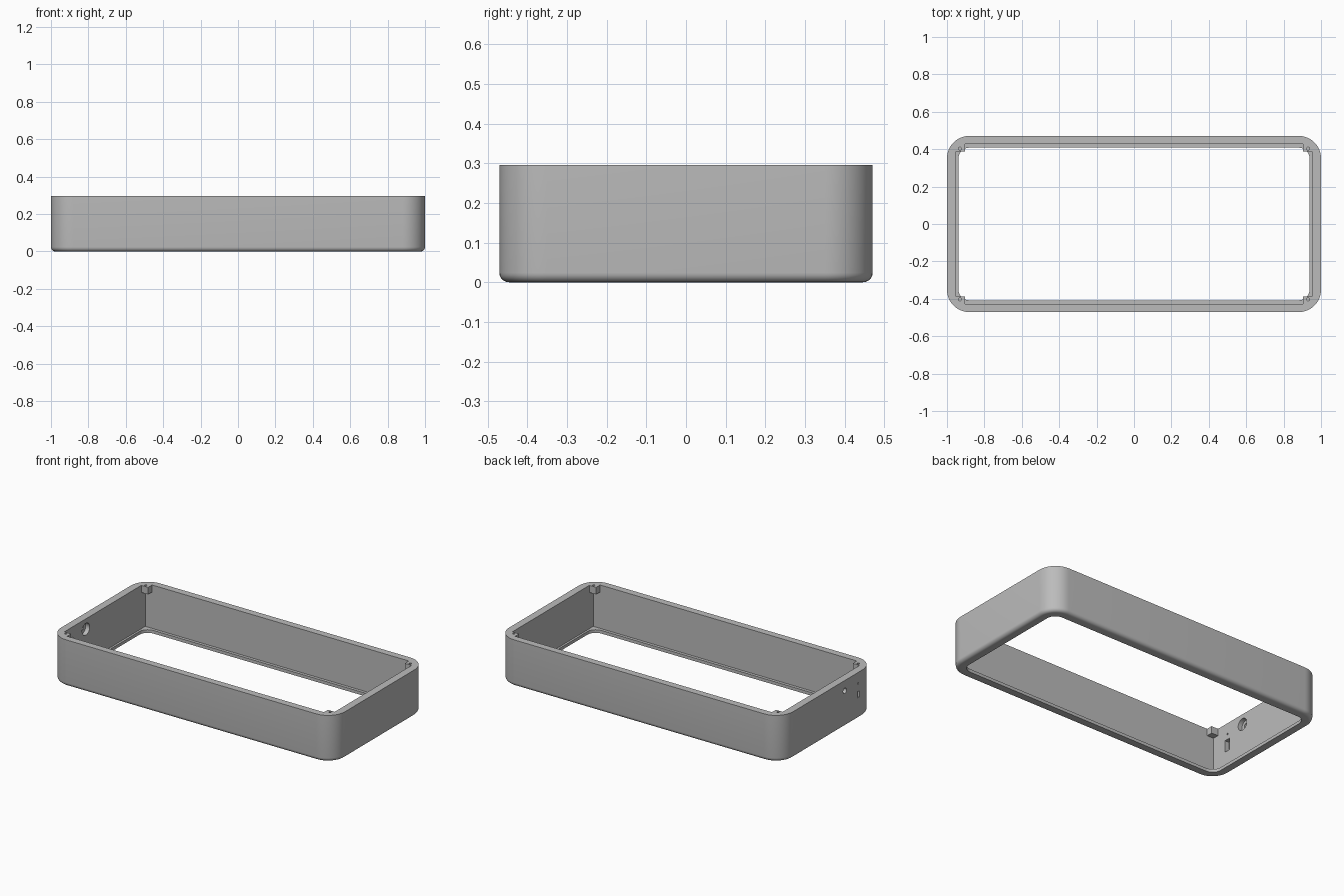
import bpy
import bmesh
from math import cos, sin, pi, radians
from mathutils import Matrix, Vector

cube = bpy.data.objects.get("Cube")
if cube:
    bpy.data.objects.remove(cube, do_unlink=True)

HX, HY, TOP = 1.0, 0.471, 0.296      # outer half sizes and height
CX, CY = 0.952, 0.427                # cavity half sizes
LIP = 0.02                           # lip thickness at the bottom
FILLET = 0.024

grey = bpy.data.materials.new("plain_grey")
grey.use_nodes = True
grey.diffuse_color = (0.5, 0.5, 0.5, 1)
grey.node_tree.nodes["Principled BSDF"].inputs["Base Color"].default_value = (0.5, 0.5, 0.5, 1)


def add_object(name, bm):
    bmesh.ops.recalc_face_normals(bm, faces=bm.faces)
    mesh = bpy.data.meshes.new(name)
    bm.to_mesh(mesh)
    bm.free()
    mesh.materials.append(grey)
    obj = bpy.data.objects.new(name, mesh)
    bpy.context.collection.objects.link(obj)
    return obj


def rounded_ring(bm, hx, hy, r, z, steps=12):
    """Ring of vertices around a rectangle with round corners."""
    ring = []
    for q, (sx, sy) in enumerate([(1, 1), (-1, 1), (-1, -1), (1, -1)]):
        for i in range(steps + 1):
            a = (q + i / steps) * pi / 2
            ring.append(bm.verts.new((sx * (hx - r) + r * cos(a), sy * (hy - r) + r * sin(a), z)))
    return ring


def rounded_slab(name, hx, hy, r, levels):
    """Loft rounded rectangles; levels are (inset, z) pairs."""
    bm = bmesh.new()
    rings = [rounded_ring(bm, hx - d, hy - d, r - d, z) for d, z in levels]
    for low, high in zip(rings, rings[1:]):
        for i in range(len(low)):
            j = (i + 1) % len(low)
            bm.faces.new((low[i], low[j], high[j], high[i]))
    bm.faces.new(rings[0])
    bm.faces.new(rings[-1])
    return add_object(name, bm)


def box(name, low, high):
    bm = bmesh.new()
    low, high = Vector(low), Vector(high)
    bmesh.ops.create_cube(bm, size=1, matrix=Matrix.Translation((low + high) / 2)
                          @ Matrix.Diagonal((*(high - low), 1)))
    return add_object(name, bm)


def rod(name, centre, radius, length, axis="Z", sides=24):
    bm = bmesh.new()
    turn = Matrix.Rotation(pi / 2, 4, "Y") if axis == "X" else Matrix()
    bmesh.ops.create_cone(bm, cap_ends=True, segments=sides, radius1=radius, radius2=radius,
                          depth=length, matrix=Matrix.Translation(centre) @ turn)
    return add_object(name, bm)


def cut(target, cutter):
    """Subtract the cutter and throw it away."""
    mod = target.modifiers.new("cut", "BOOLEAN")
    mod.operation, mod.solver, mod.object = "DIFFERENCE", "EXACT", cutter
    bpy.context.view_layer.objects.active = target
    bpy.ops.object.modifier_apply(modifier=mod.name)
    bpy.data.objects.remove(cutter, do_unlink=True)


# Outer shell with a rounded bottom edge
curve = [(FILLET * (1 - sin(t * pi / 12)), FILLET * (1 - cos(t * pi / 12))) for t in range(7)]
frame = rounded_slab("case_frame", HX, HY, 0.12, curve + [(0, TOP)])

# Square cavity that leaves a screw post in each top corner
corners = [(sx, sy) for sx in (-1, 1) for sy in (-1, 1)]
cavity = box("cavity_cutter", (-CX, -CY, LIP), (CX, CY, 0.5))
for sx, sy in corners:
    xs, ys = sorted((sx * 0.904, sx * 1.1)), sorted((sy * 0.387, sy * 0.6))
    cut(cavity, box("post_space", (xs[0], ys[0], TOP - 0.045), (xs[1], ys[1], 0.6)))
cut(frame, cavity)

# Rounded opening through the bottom lip
cut(frame, rounded_slab("opening_cutter", 0.939, 0.408, 0.06, [(0, -0.1), (0, LIP + 0.05)]))

# Blind screw holes in the posts
for sx, sy in corners:
    cut(frame, rod("screw_cutter", (sx * 0.931, sy * 0.403, TOP), 0.008, 0.07, sides=16))

# Socket in the right wall: wide recess inside, small hole outside
cut(frame, rod("socket_recess", (-0.95, -0.17, 0.23), 0.038, 0.06, "X", 32))
cut(frame, rod("socket_hole", (-1, -0.17, 0.23), 0.017, 0.2, "X"))

# Switch slot with an inner recess, and a pin hole above it
cut(frame, box("switch_recess", (-0.98, -0.325, 0.115), (-0.92, -0.285, 0.19)))
cut(frame, box("switch_slot", (-1.1, -0.315, 0.135), (-0.9, -0.295, 0.175)))
cut(frame, rod("pin_hole", (-1, -0.303, 0.225), 0.006, 0.2, "X", 16))

# Smooth the rounded walls, keep the edges crisp
bpy.ops.object.select_all(action="DESELECT")
frame.select_set(True)
bpy.context.view_layer.objects.active = frame
bpy.ops.object.shade_smooth_by_angle(angle=radians(30))
